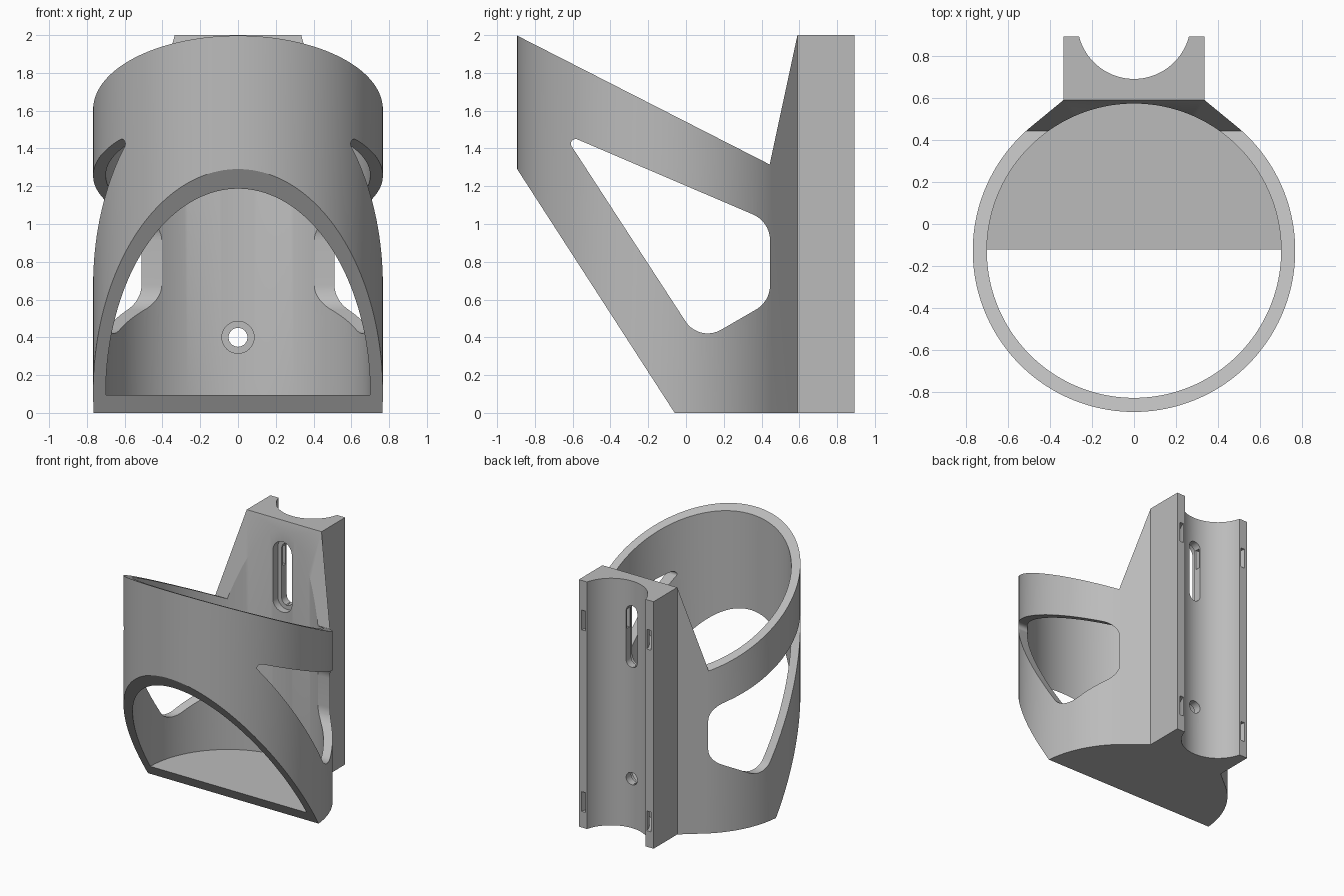
import bpy, bmesh, math
from mathutils import Vector

if "Cube" in bpy.data.objects:
    bpy.data.objects.remove(bpy.data.objects["Cube"])

CY = -0.127           # centre of the cup
R_OUT, R_IN = 0.767, 0.70
CH_Y, CH_R = 0.96, 0.27   # centre and radius of the rear channel

grey = bpy.data.materials.new("grey plastic")
grey.diffuse_color = (0.5, 0.5, 0.5, 1)
grey.use_nodes = True
grey.node_tree.nodes["Principled BSDF"].inputs["Base Color"].default_value = grey.diffuse_color


def prism(name, pts, axis, lo, hi):
    """Extrude a closed 2D outline along x, y or z."""
    place = {'x': lambda a, b, t: (t, a, b),
             'y': lambda a, b, t: (a, t, b),
             'z': lambda a, b, t: (a, b, t)}[axis]
    bm = bmesh.new()
    low = [bm.verts.new(place(a, b, lo)) for a, b in pts]
    high = [bm.verts.new(place(a, b, hi)) for a, b in pts]
    bm.faces.new(low)
    bm.faces.new(high)
    n = len(pts)
    for i in range(n):
        j = (i + 1) % n
        bm.faces.new((low[i], low[j], high[j], high[i]))
    bmesh.ops.recalc_face_normals(bm, faces=bm.faces)
    me = bpy.data.meshes.new(name)
    bm.to_mesh(me)
    bm.free()
    me.materials.append(grey)
    ob = bpy.data.objects.new(name, me)
    bpy.context.collection.objects.link(ob)
    return ob


def arc(cx, cy, r, a0, a1, n):
    """Points on an arc, angles in degrees."""
    return [(cx + r * math.cos(math.radians(a0 + (a1 - a0) * i / n)),
             cy + r * math.sin(math.radians(a0 + (a1 - a0) * i / n))) for i in range(n + 1)]


def circle(cx, cy, r, n):
    return arc(cx, cy, r, 0, 360, n)[:-1]


def slot(z0, z1, r):
    """Upright rounded slot outline."""
    return arc(0, z1, r, 0, 180, 16) + arc(0, z0, r, 180, 360, 16)


def rounded(corners, n=10):
    """Polygon with a fillet radius per corner."""
    out = []
    for i, (a, b, r) in enumerate(corners):
        p = Vector((a, b))
        u = (Vector(corners[i - 1][:2]) - p).normalized()
        v = (Vector(corners[(i + 1) % len(corners)][:2]) - p).normalized()
        half = u.angle(v) / 2
        c = p + (u + v).normalized() * r / math.sin(half)
        s = p + u * r / math.tan(half) - c
        e = p + v * r / math.tan(half) - c
        sweep = s.angle_signed(e)   # clockwise positive
        a0 = math.atan2(s.y, s.x)
        out += [(c.x + r * math.cos(a0 - sweep * k / n),
                 c.y + r * math.sin(a0 - sweep * k / n)) for k in range(n + 1)]
    return out


def boolean(ob, tool, op='DIFFERENCE'):
    m = ob.modifiers.new(op, 'BOOLEAN')
    m.operation, m.object, m.solver = op, tool, 'EXACT'
    bpy.context.view_layer.update()
    me = bpy.data.meshes.new_from_object(ob.evaluated_get(bpy.context.evaluated_depsgraph_get()))
    ob.modifiers.clear()
    ob.data = me
    bpy.data.objects.remove(tool)


# Plan outline: round cup, tapered shoulders, rear block with tube channel
a = 48.8
edge = math.degrees(math.asin((CH_Y - 0.893) / CH_R))
plan = (arc(0, CY, R_OUT, a, a - 277.6, 140)
        + [(-0.335, 0.59), (-0.335, 0.893)]
        + arc(0, CH_Y, CH_R, 180 + edge, 360 - edge, 48)
        + [(0.335, 0.893), (0.335, 0.59)])
holder = prism("bottle_holder", plan, 'z', -0.2, 2.2)

# Side silhouette: sloped rim, sloped mouth, tall back
side = [(-0.96, 2.031), (0.443, 1.315), (0.59, 2), (1.0, 2),
        (1.0, 0), (-0.06, 0), (-0.96, 1.393)]
boolean(holder, prism("silhouette", side, 'x', -1, 1), 'INTERSECT')

# Cup bore above a thin floor
boolean(holder, prism("bore", circle(0, CY, R_IN, 160), 'z', 0.095, 3))

# Rounded side windows
window = rounded([(-0.65, 1.48, 0.025), (0.445, 1.012, 0.15),
                  (0.445, 0.59, 0.15), (0.07, 0.373, 0.14)])
boolean(holder, prism("windows", window, 'x', -1, 1))

# Lower screw hole and upper slot, both counterbored from inside
for r, y0, y1 in ((0.05, 0.4, 0.8), (0.085, 0.4, 0.63)):
    boolean(holder, prism("screw_hole", circle(0, 0.4, r, 32), 'y', y0, y1))
    boolean(holder, prism("screw_slot", slot(1.35, 1.75, r), 'y', y0, y1))

# Curved strap passages behind the channel
strap = arc(0, CH_Y, 0.318, 160, 380, 48) + arc(0, CH_Y, 0.283, 380, 160, 48)
for z in (0.21, 1.68):
    boolean(holder, prism("strap_passage", strap, 'z', z - 0.08, z + 0.08))

bpy.context.view_layer.objects.active = holder
holder.select_set(True)
bpy.ops.object.shade_smooth_by_angle(angle=math.radians(25))
